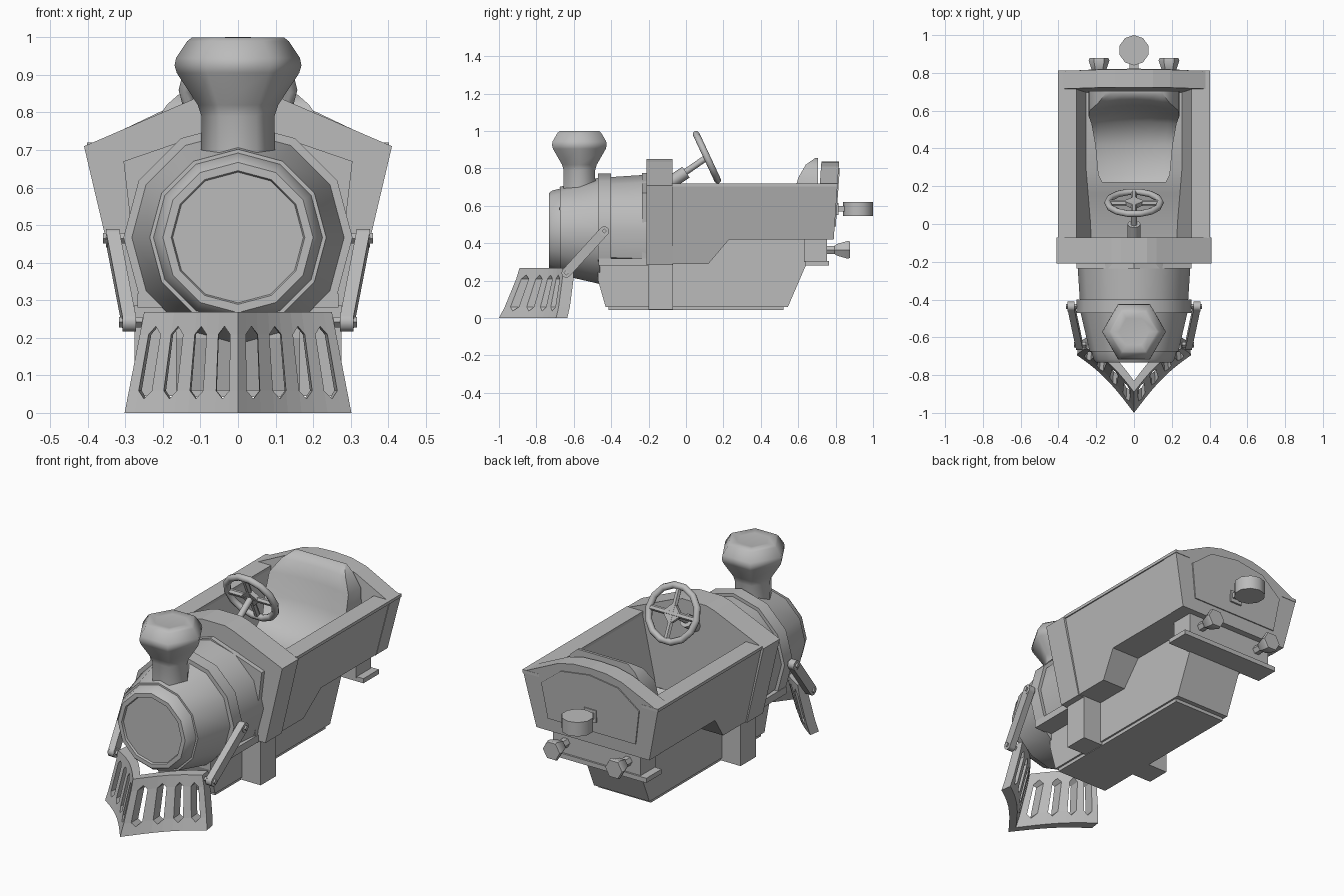
import bpy, bmesh, math
from mathutils import Vector

cube = bpy.data.objects.get("Cube")
if cube:
    bpy.data.objects.remove(cube, do_unlink=True)

grey = bpy.data.materials.new("plain_grey")
grey.use_nodes = True
grey.diffuse_color = (0.5, 0.5, 0.5, 1)
grey.node_tree.nodes["Principled BSDF"].inputs["Base Color"].default_value = (0.5, 0.5, 0.5, 1)


def finish(name, bm, smooth=0):
    """Make an object; smooth is the sharp-edge angle, 0 for flat faces."""
    bmesh.ops.remove_doubles(bm, verts=bm.verts, dist=0.0005)
    bmesh.ops.recalc_face_normals(bm, faces=bm.faces)
    mesh = bpy.data.meshes.new(name)
    bm.to_mesh(mesh)
    bm.free()
    mesh.materials.append(grey)
    ob = bpy.data.objects.new(name, mesh)
    bpy.context.collection.objects.link(ob)
    if smooth:
        bpy.ops.object.select_all(action='DESELECT')
        bpy.context.view_layer.objects.active = ob
        ob.select_set(True)
        bpy.ops.object.shade_smooth_by_angle(angle=math.radians(smooth))


def thicken(bm):
    """Extrude all faces, keep the front sheet and return the new vertices."""
    bmesh.ops.remove_doubles(bm, verts=bm.verts, dist=0.0005)
    out = bmesh.ops.extrude_face_region(bm, geom=bm.faces[:], use_keep_orig=True)
    return [g for g in out["geom"] if isinstance(g, bmesh.types.BMVert)]


def loft(name, rings, smooth=0):
    """Skin closed rings of points and cap both ends."""
    bm = bmesh.new()
    loops = [[bm.verts.new(p) for p in ring] for ring in rings]
    n = len(loops[0])
    for a, b in zip(loops, loops[1:]):
        for i in range(n):
            j = (i + 1) % n
            bm.faces.new((a[i], a[j], b[j], b[i]))
    bm.faces.new(loops[0])
    bm.faces.new(loops[-1])
    finish(name, bm, smooth)


def side_slab(name, pts, x0, x1, lean=0.0, smooth=0):
    """Extrude a (y, z) outline along x, leaning outwards with height."""
    s = 1 if x1 > 0 else -1
    loft(name, [[(x + s * lean * (z - 0.71), y, z) for y, z in pts] for x in (x0, x1)], smooth)


def cross_slab(name, half, y0, y1, lean=0.0):
    """Extrude a mirrored (x, z) half outline along y."""
    pts = half + [(-x, z) for x, z in reversed(half) if x > 0]
    loft(name, [[(x, y + lean * (z - 0.71), z) for x, z in pts] for y in (y0, y1)])


def box(name, lo, hi):
    side_slab(name, [(lo[1], lo[2]), (hi[1], lo[2]), (hi[1], hi[2]), (lo[1], hi[2])], lo[0], hi[0])


def lathe(name, start, axis, profile, sides, turn=0.0, floor=0.0, smooth=40):
    """Revolve (distance, radius) pairs around an axis."""
    q = Vector(axis).to_track_quat('Z', 'Y')
    rings = []
    for d, r in profile:
        ring = []
        for i in range(sides):
            a = 2 * math.pi * i / sides + turn
            p = Vector(start) + q @ Vector((r * math.cos(a), r * math.sin(a), d))
            p.z = max(p.z, floor)
            ring.append(p)
        rings.append(ring)
    loft(name, rings, smooth)


def rod(name, a, b, r, sides=8):
    d = Vector(b) - Vector(a)
    lathe(name, a, d, [(0, r), (d.length, r)], sides, smooth=50)


# Boiler with its front ring, plate, raised band and footplate
lathe("boiler_front", (0, 0, 0.467), (0, 1, 0),
      [(-0.722, 0.174), (-0.733, 0.178), (-0.733, 0.2), (-0.717, 0.214),
       (-0.675, 0.225), (-0.675, 0.235), (-0.46, 0.285)], 12)
lathe("boiler_rear", (0, 0, 0.467), (0, 1, 0),
      [(-0.47, 0.28), (-0.47, 0.305), (-0.4, 0.305), (-0.4, 0.287), (-0.2, 0.3)], 12, floor=0.285)
cross_slab("boiler_collar", [(0.26, 0.29), (0.305, 0.67), (0.0, 0.775)], -0.235, -0.2)
box("footplate", (-0.268, -0.468, 0.28), (0.268, -0.2, 0.318))

# Hexagonal chimney
lathe("chimney", (0, -0.57, 0), (0, 0, 1),
      [(0.64, 0.1), (0.79, 0.097), (0.82, 0.107), (0.905, 0.163), (0.925, 0.169),
       (0.945, 0.165), (0.99, 0.135), (1.0, 0.122), (0.995, 0.08)], 6, smooth=65)

# Bulkhead, tank and floor
cross_slab("bulkhead", [(0.31, 0.285), (0.41, 0.71), (0.12, 0.835), (0.07, 0.85)], -0.21, -0.072)
side_slab("tank", [(-0.47, 0.3), (-0.47, 0.2), (-0.43, 0.06), (0.545, 0.06),
                   (0.64, 0.28), (0.64, 0.43), (0.24, 0.43), (0.12, 0.3)], -0.165, 0.165)
box("tank_base", (-0.155, -0.415, 0.042), (0.155, 0.52, 0.06))
side_slab("cab_floor", [(-0.2, 0.29), (0.12, 0.29), (0.23, 0.42), (0.785, 0.42), (0.787, 0.45),
                        (0.28, 0.45), (0.16, 0.405), (0.0, 0.345), (-0.2, 0.32)],
          -0.27, 0.27, smooth=30)

# Rear panel with a thin raised plate
cross_slab("rear_panel", [(0.335, 0.42), (0.4, 0.71), (0.19, 0.81), (0.1, 0.832), (0.0, 0.837)],
           0.715, 0.81, 0.07)
cross_slab("rear_plate", [(0.26, 0.49), (0.29, 0.68), (0.17, 0.775), (0.0, 0.8)], 0.805, 0.816, 0.07)

# Seat: a curved sheet with raised sides, filled down to the floor and back to the panel
bm = bmesh.new()
rows = []
for y, z, w, wrap in [(0.22, 0.5, 0.17, 0), (0.26, 0.48, 0.19, 0), (0.42, 0.47, 0.205, 0),
                      (0.54, 0.52, 0.225, 0.01), (0.6, 0.64, 0.24, 0.03), (0.63, 0.75, 0.235, 0.03),
                      (0.655, 0.82, 0.19, 0.015), (0.69, 0.855, 0.15, 0)]:
    rows.append([bm.verts.new((f * w, y - wrap * f * f, z + 0.03 * f * f * (z < 0.6)))
                 for f in (-1, -0.8, -0.4, 0, 0.4, 0.8, 1)])
for a, b in zip(rows, rows[1:]):
    for i in range(len(a) - 1):
        bm.faces.new((a[i], a[i + 1], b[i + 1], b[i]))
for v in thicken(bm):
    if v.co.z > 0.6:
        v.co.y = 0.705
    else:
        v.co.z = 0.45
finish("seat", bm, 45)

# Steering wheel with four spokes on a sloping column
hub = Vector((0, 0.112, 0.86))
tilt = math.radians(-65)
bpy.ops.mesh.primitive_torus_add(location=hub, rotation=(tilt, 0, 0), major_radius=0.14,
                                 minor_radius=0.018, major_segments=14, minor_segments=8)
wheel = bpy.context.object
wheel.name = "steering_wheel"
wheel.data.materials.append(grey)
bpy.ops.object.shade_smooth_by_angle(angle=math.radians(50))
down = Vector((0, math.cos(tilt), math.sin(tilt))) * 0.14
face = Vector((0, -math.sin(tilt), math.cos(tilt)))
rod("spoke_across", hub - Vector((0.14, 0, 0)), hub + Vector((0.14, 0, 0)), 0.015, 6)
rod("spoke_upright", hub - down, hub + down, 0.015, 6)
lathe("wheel_hub", hub, face, [(-0.012, 0.055), (0.012, 0.055)], 4)
rod("steering_column", (0, -0.09, 0.72), hub, 0.017)
rod("column_sleeve", (0, -0.09, 0.72), (0, 0.0, 0.78), 0.035)

# Rear coupling disc, beam and shelf
lathe("coupling_disc", (0, 0.92, 0.545), (0, 0, 1), [(0, 0.08), (0.075, 0.08)], 10, math.pi / 10)
box("coupling_bracket", (-0.025, 0.79, 0.57), (0.025, 0.86, 0.6))
box("coupling_base", (-0.035, 0.79, 0.55), (0.035, 0.815, 0.615))
box("buffer_beam", (-0.26, 0.63, 0.3), (0.26, 0.755, 0.425))
box("buffer_shelf", (-0.3, 0.635, 0.28), (0.3, 0.765, 0.305))


# Cowcatcher surface: u runs from nose to side, v from bottom to top
def guard(s, u, v):
    sag = 0.03 * math.sin(math.pi * u)
    low = Vector((0.302 * u, -1.0 + 0.305 * u + sag, 0))
    high = Vector((0.25 * u, -0.89 + 0.23 * u + sag, 0.268))
    p = low.lerp(high, v)
    return Vector((s * p.x, p.y + 0.01 * math.sin(math.pi * v), p.z))


bm = bmesh.new()


def patch(s, *uv):
    bm.faces.new([bm.verts.new(guard(s, u, v)) for u, v in uv])


LOW, HIGH = 0.22, 0.78
for s in (-1, 1):
    edge = 0.0
    for mid in (0.14, 0.38, 0.62, 0.85):
        a, b = mid - 0.06, mid + 0.06
        bars = [(edge, a)] + ([(b, 1.0)] if mid > 0.8 else [])
        for u0, u1 in bars:
            for v0, v1 in ((0, LOW), (LOW, HIGH), (HIGH, 1)):
                patch(s, (u0, v0), (u1, v0), (u1, v1), (u0, v1))
        patch(s, (a, 0), (b, 0), (b, LOW), (mid, 0.14), (a, LOW))
        patch(s, (a, HIGH), (mid, 0.86), (b, HIGH), (b, 1), (a, 1))
        edge = b
for v in thicken(bm):
    v.co.y += 0.06
    v.co.x *= 0.97
finish("cowcatcher", bm)

# Paired parts
for side, s in (("left", 1), ("right", -1)):
    wall = [(-0.08, 0.29), (0.12, 0.29), (0.23, 0.42), (0.785, 0.42), (0.808, 0.708), (-0.08, 0.708)]
    side_slab(side + "_cab_wall", wall, s * 0.31, s * 0.397, 0.22)
    box(side + "_wall_rim", (s * 0.305, -0.075, 0.704), (s * 0.402, 0.812, 0.72))
    box(side + "_step_block", (s * 0.1, -0.2, 0.045), (s * 0.275, -0.07, 0.3))
    lathe(side + "_buffer", (s * 0.185, 0.74, 0.365), (0, 1, 0),
          [(0, 0.025), (0.055, 0.025), (0.065, 0.035), (0.125, 0.055), (0.138, 0.05)], 6)
    # Flat stay bar with rounded ends and a bolt through each
    top, low = Vector((s * 0.333, -0.437, 0.465)), Vector((s * 0.29, -0.64, 0.242))
    along = (top - low).normalized() * 0.026
    across = Vector((0, -along.z, along.y))
    thick = Vector((s * 0.018, 0, 0))
    loft(side + "_stay_bar", [[p + across + thick, p - across + thick,
                              p - across - thick, p + across - thick] for p in (low, top)])
    for end, p in (("upper", top), ("lower", low)):
        rod(f"{side}_{end}_bar_end", p - thick, p + thick, 0.026, 10)
        rod(f"{side}_{end}_bolt", p - thick * 2, p + thick * 1.5, 0.014, 4)
